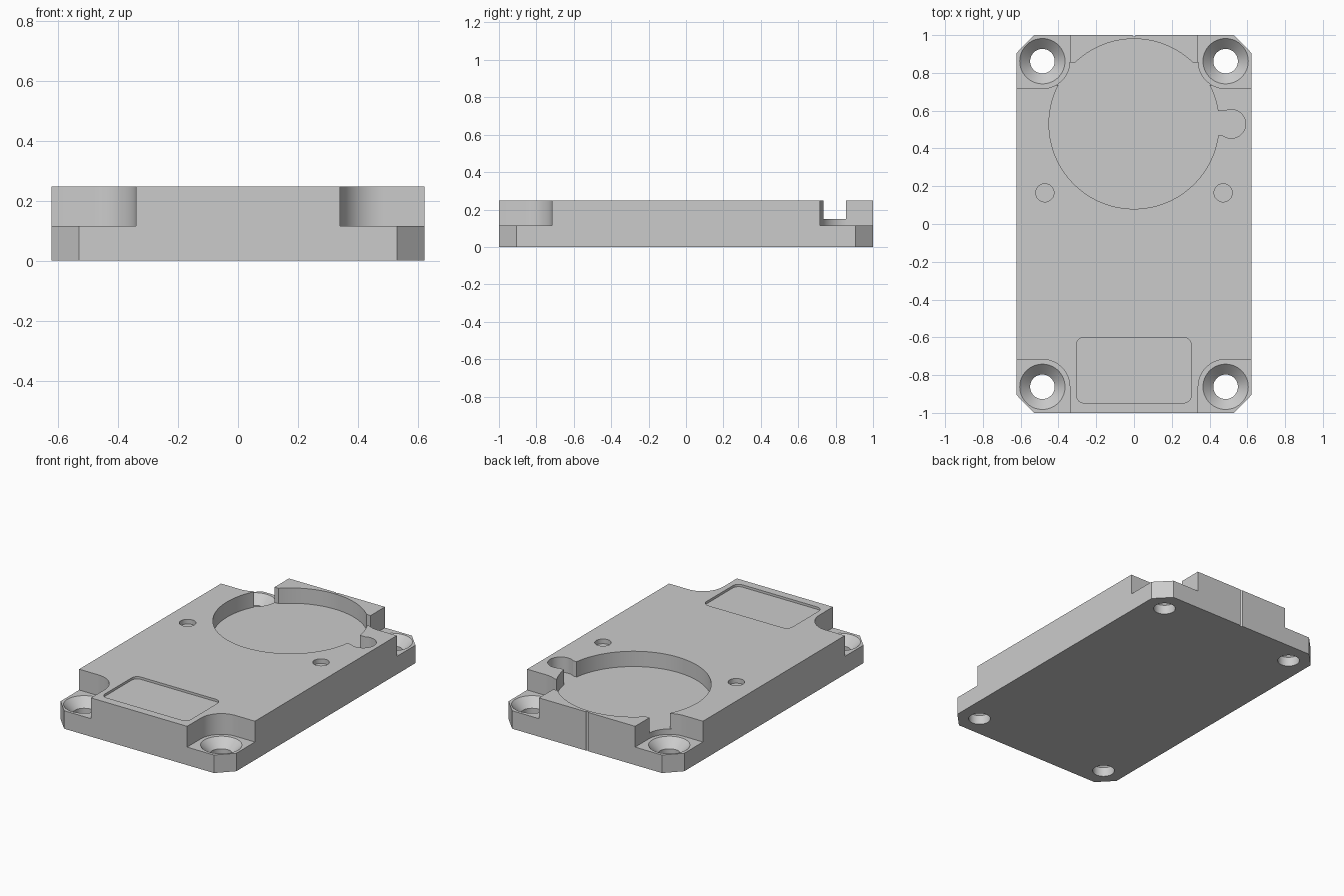
import bpy
import bmesh
from math import cos, sin, pi, radians

cube = bpy.data.objects.get("Cube")
if cube:
    bpy.data.objects.remove(cube, do_unlink=True)

HALF_X, HALF_Y, HEIGHT = 0.622, 1.0, 0.248
SHELF = 0.115          # top of the corner screw shelves
FLOOR = 0.15           # floor of the round pocket
ABOVE = HEIGHT + 0.1   # cutters end clear of the top face
HOLE_X, HOLE_Y = 0.485, 0.862

grey = bpy.data.materials.new("light_grey")
grey.use_nodes = True
colour = (0.6, 0.6, 0.6, 1)
grey.diffuse_color = colour
grey.node_tree.nodes["Principled BSDF"].inputs["Base Color"].default_value = colour


def arc(cx, cy, r, start, end, n):
    """Points along an arc, angles in degrees."""
    angles = [radians(start + (end - start) * i / n) for i in range(n + 1)]
    return [(cx + r * cos(a), cy + r * sin(a)) for a in angles]


def circle(cx, cy, r, n=64):
    return arc(cx, cy, r, 0, 360, n)[:-1]


def box(x0, x1, y0, y1):
    return [(x0, y0), (x1, y0), (x1, y1), (x0, y1)]


def loft(name, sections):
    """Closed solid through matching outlines, given as (outline, z)."""
    bm = bmesh.new()
    rings = [[bm.verts.new((x, y, z)) for x, y in pts] for pts, z in sections]
    for low, high in zip(rings, rings[1:]):
        for i in range(len(low)):
            j = (i + 1) % len(low)
            bm.faces.new((low[i], low[j], high[j], high[i]))
    bm.faces.new(rings[0][::-1])
    bm.faces.new(rings[-1])
    bmesh.ops.recalc_face_normals(bm, faces=bm.faces)
    mesh = bpy.data.meshes.new(name)
    bm.to_mesh(mesh)
    bm.free()
    mesh.materials.append(grey)
    obj = bpy.data.objects.new(name, mesh)
    bpy.context.collection.objects.link(obj)
    return obj


# Base plate with chamfered corners
cx, cy = 0.53, 0.905
plate = loft("mounting_plate", [
    ([(cx, -HALF_Y), (HALF_X, -cy), (HALF_X, cy), (cx, HALF_Y),
      (-cx, HALF_Y), (-HALF_X, cy), (-HALF_X, -cy), (-cx, -HALF_Y)], z)
    for z in (0, HEIGHT)])
bpy.context.view_layer.objects.active = plate
plate.select_set(True)


def cut(sections):
    cutter = loft("cutter", sections)
    cutter.hide_render = True
    mod = plate.modifiers.new("cut", 'BOOLEAN')
    mod.operation = 'DIFFERENCE'
    mod.solver = 'EXACT'
    mod.object = cutter
    bpy.ops.object.modifier_apply(modifier=mod.name)
    bpy.data.objects.remove(cutter, do_unlink=True)


def pocket(outline, floor):
    cut([(outline, floor), (outline, ABOVE)])


# Four corner shelves, each with a countersunk screw hole
shelf = arc(HOLE_X, HOLE_Y, 0.145, 180, 270, 20) + [
    (0.8, HOLE_Y - 0.145), (0.8, 1.2), (HOLE_X - 0.145, 1.2)]
for sx in (-1, 1):
    for sy in (-1, 1):
        pocket([(x * sx, y * sy) for x, y in shelf], SHELF)
        x, y = HOLE_X * sx, HOLE_Y * sy
        wide, narrow = circle(x, y, 0.12), circle(x, y, 0.065)
        cut([(narrow, -0.1), (narrow, 0.06), (wide, SHELF), (wide, ABOVE)])

# Round pocket, cross slot into the rear shelves, and side keyhole
pocket(circle(0, 0.53, 0.45, 128), FLOOR)
pocket(box(-0.45, 0.45, 0.735, 0.855), FLOOR)
pocket(box(0.4, 0.5, 0.468, 0.598), FLOOR)
pocket(circle(0.515, 0.53, 0.076), FLOOR)

# Two shallow locating holes
for x in (-0.472, 0.472):
    pocket(circle(x, 0.165, 0.048, 48), HEIGHT - 0.03)

# Rounded label recess near the front edge
label = []
for x, y, start in ((0.263, -0.64, 0), (-0.265, -0.64, 90),
                    (-0.265, -0.907, 180), (0.263, -0.907, 270)):
    label += arc(x, y, 0.04, start, start + 90, 8)
pocket(label, HEIGHT - 0.015)

# Thin centring groove down the back wall
pocket(circle(0, HALF_Y, 0.008, 16), -0.1)

bpy.ops.object.shade_smooth_by_angle(angle=radians(30))
